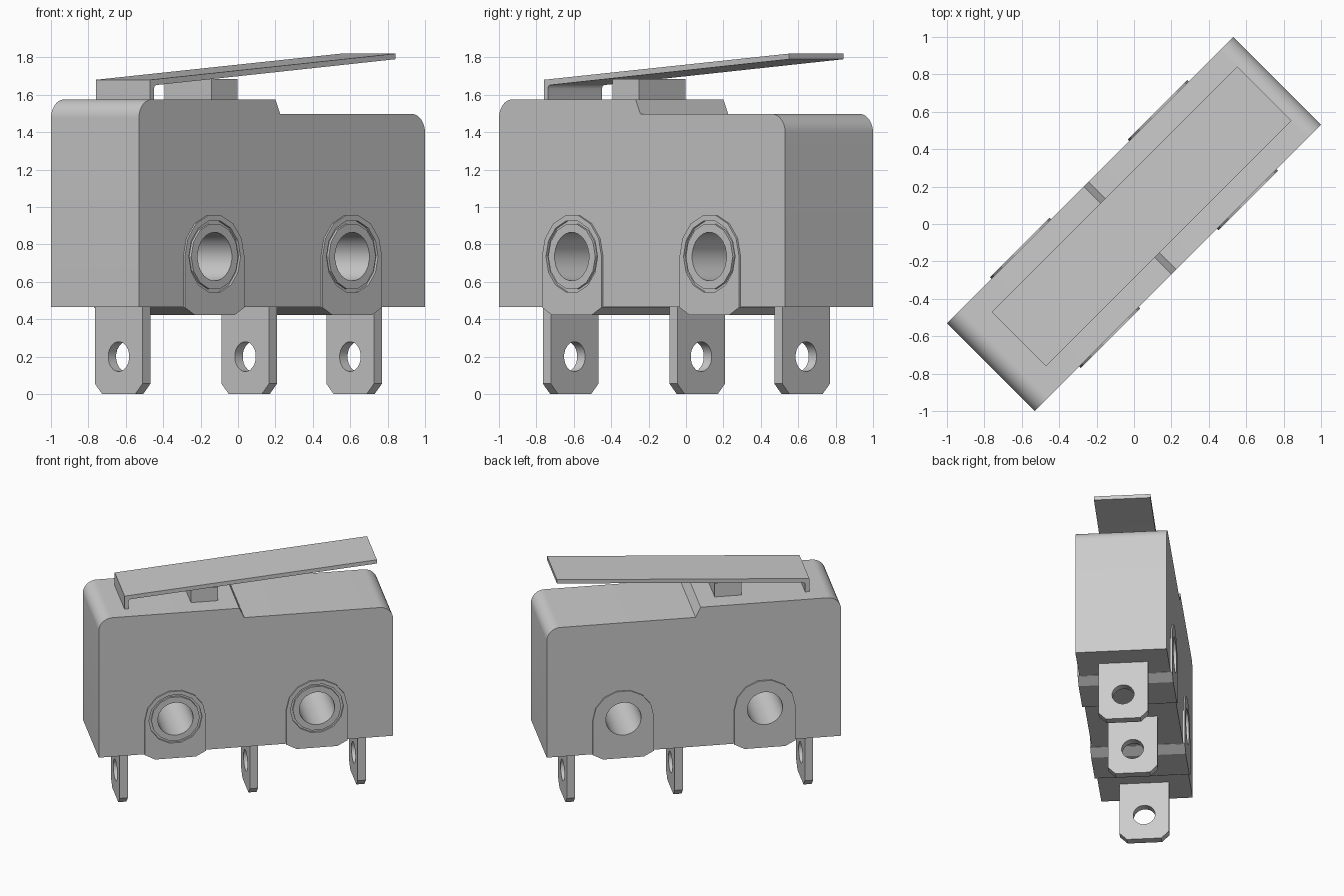
import bpy, bmesh
from math import pi, sin, cos, radians
from mathutils import Matrix

if "Cube" in bpy.data.objects:
    bpy.data.objects.remove(bpy.data.objects["Cube"], do_unlink=True)

TURN = Matrix.Rotation(radians(45), 4, 'Z')   # the switch stands diagonally

grey = bpy.data.materials.new("plain_grey")
grey.use_nodes = True
COLOUR = (0.6, 0.6, 0.6, 1)
grey.diffuse_color = COLOUR
grey.node_tree.nodes["Principled BSDF"].inputs["Base Color"].default_value = COLOUR


def arc(cx, cz, r, start, end, steps):
    """Points of an arc, angles in degrees."""
    angles = [radians(start + (end - start) * i / steps) for i in range(steps + 1)]
    return [(cx + r * cos(a), cz + r * sin(a)) for a in angles]


def prism(name, profile, low, high, axis='Y'):
    """Extrude a (length, height) profile across the width, or a (width, height) one along the length."""
    def place(p, d):
        return (p[0], d, p[1]) if axis == 'Y' else (d, p[0], p[1])
    bm = bmesh.new()
    near = [bm.verts.new(place(p, low)) for p in profile]
    far = [bm.verts.new(place(p, high)) for p in profile]
    n = len(profile)
    bm.faces.new(near)
    bm.faces.new(far)
    for i in range(n):
        j = (i + 1) % n
        bm.faces.new((near[i], near[j], far[j], far[i]))
    bmesh.ops.recalc_face_normals(bm, faces=bm.faces)
    bm.transform(TURN)
    mesh = bpy.data.meshes.new(name)
    bm.to_mesh(mesh)
    bm.free()
    mesh.materials.append(grey)
    ob = bpy.data.objects.new(name, mesh)
    bpy.context.collection.objects.link(ob)
    return ob


def activate(ob):
    bpy.ops.object.select_all(action='DESELECT')
    ob.select_set(True)
    bpy.context.view_layer.objects.active = ob


def combine(target, tool, operation):
    """Apply a boolean and discard the tool."""
    activate(target)
    mod = target.modifiers.new("combine", 'BOOLEAN')
    mod.operation = operation
    mod.solver = 'EXACT'
    mod.object = tool
    bpy.ops.object.modifier_apply(modifier=mod.name)
    bpy.data.objects.remove(tool, do_unlink=True)


def disc(name, c, z, r, low, high, sides, axis='Y'):
    return prism(name, arc(c, z, r, 90 + 180 / sides, 450 - 180 / sides, sides - 1), low, high, axis)


def smooth(ob):
    activate(ob)
    bpy.ops.object.shade_smooth_by_angle(angle=radians(20))


# Housing: rounded ends and a step in the top
LENGTH, WIDTH, BASE, HIGH, LOW = 1.082, 0.332, 0.465, 1.575, 1.497
R = 0.1
outline = [(-LENGTH, BASE), (LENGTH, BASE)]
outline += arc(LENGTH - R, LOW - R, R, 0, 90, 10)
outline += [(-0.012, LOW), (-0.049, HIGH)]
outline += arc(-LENGTH + R, HIGH - R, R, 90, 180, 10)
housing = prism("housing", outline, -WIDTH, WIDTH)

# Mounting bosses: arched pads running through, with feet below and bored holes
PAD, BORE, HOLE_Z = 0.344, 0.13, 0.735
for c in (-0.52, 0.52):
    pad = [(c - 0.15, 0.422), (c + 0.15, 0.422), (c + 0.225, BASE - 0.002)]
    pad += arc(c, HOLE_Z, 0.225, 0, 180, 7)
    pad += [(c - 0.225, BASE - 0.002)]
    combine(housing, prism("mounting_boss", pad, -PAD, PAD), 'UNION')
    # Thin ring groove on one side only
    groove = disc("groove", c, HOLE_Z, 0.195, -PAD - 0.05, -PAD + 0.015, 14)
    combine(groove, disc("groove_core", c, HOLE_Z, 0.178, -1, 1, 14), 'DIFFERENCE')
    combine(housing, groove, 'DIFFERENCE')
    combine(housing, disc("bore", c, HOLE_Z, BORE, -1, 1, 24), 'DIFFERENCE')
smooth(housing)

# Terminals: chamfered blades with an eyelet
HALF = 0.18
blade = [(-HALF, BASE + 0.03), (-HALF, 0.055), (-HALF + 0.055, 0),
         (HALF - 0.055, 0), (HALF, 0.055), (HALF, BASE + 0.03)]
for name, c in (("first", -0.872), ("middle", 0.085), ("last", 0.878)):
    terminal = prism(name + "_terminal", blade, c - 0.03, c + 0.03, 'X')
    combine(terminal, disc("eyelet", 0, 0.2, 0.08, c - 0.2, c + 0.2, 20, 'X'), 'DIFFERENCE')
    smooth(terminal)

# Plunger under the lever
prism("plunger", [(-0.377, HIGH - 0.03), (-0.18, HIGH - 0.03), (-0.18, 1.683), (-0.377, 1.683)],
      -0.177, 0.177)

# Lever: upright tab, small inner bend, long sloping strip
T, START, END = 0.03, -0.87, 0.985
strip = [(START, HIGH - 0.01), (START, 1.68), (END, 1.82), (END, 1.82 - T)]
strip += arc(START + T + 0.02, 1.632, 0.02, 94, 180, 4)
strip += [(START + T, HIGH - 0.01)]
smooth(prism("lever", strip, -0.205, 0.205))
